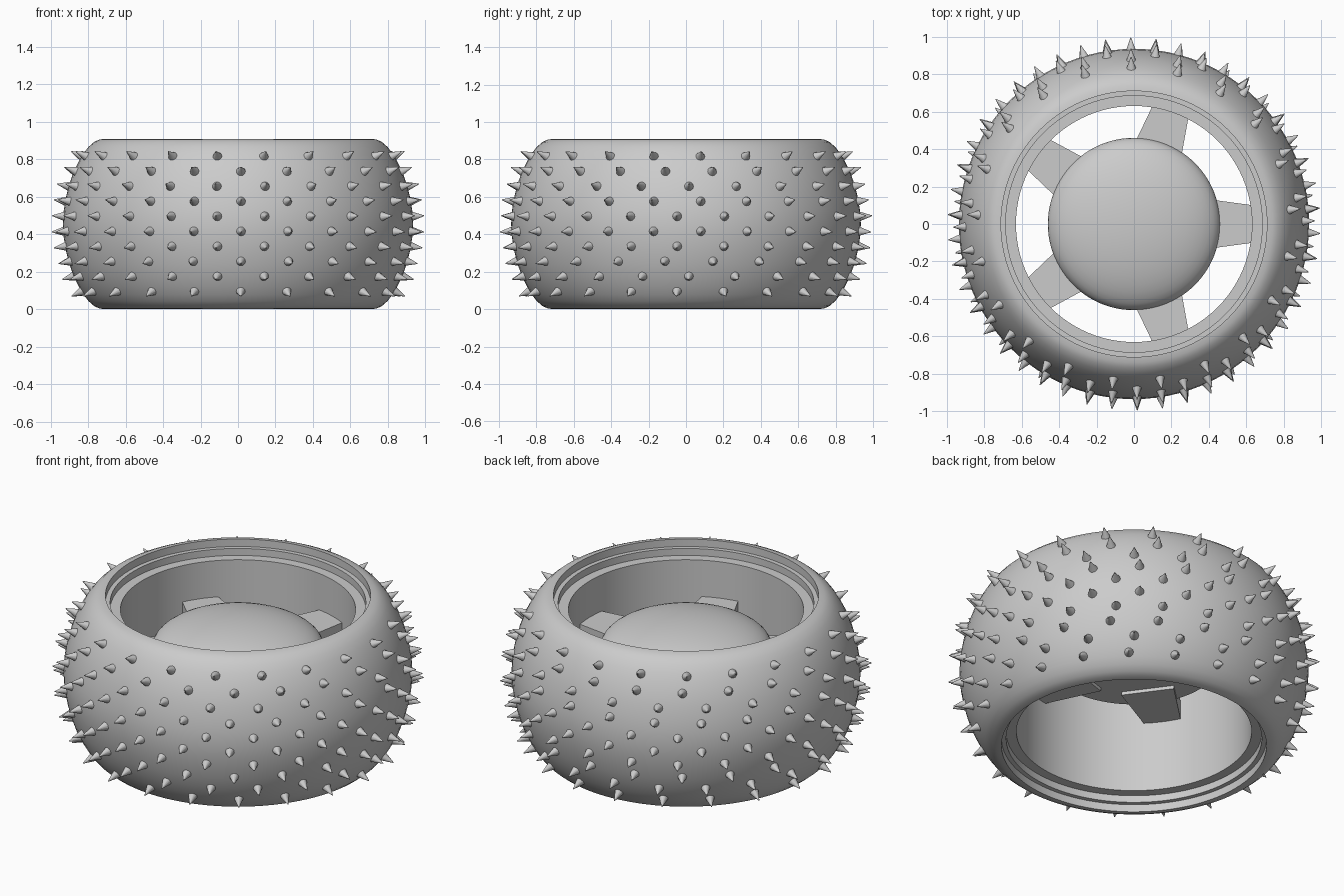
import bpy, bmesh, math
from mathutils import Matrix, Vector

if "Cube" in bpy.data.objects:
    bpy.data.objects.remove(bpy.data.objects["Cube"])

HEIGHT = 0.91
MID = HEIGHT / 2

grey = bpy.data.materials.new("plain grey")
grey.use_nodes = True
grey.diffuse_color = (0.6, 0.6, 0.6, 1)
grey.node_tree.nodes["Principled BSDF"].inputs["Base Color"].default_value = grey.diffuse_color


def finish(name, bm, angle=30):
    """Turn a bmesh into a shaded object."""
    bmesh.ops.recalc_face_normals(bm, faces=bm.faces)
    mesh = bpy.data.meshes.new(name)
    bm.to_mesh(mesh)
    bm.free()
    mesh.materials.append(grey)
    obj = bpy.data.objects.new(name, mesh)
    bpy.context.collection.objects.link(obj)
    bpy.ops.object.select_all(action="DESELECT")
    obj.select_set(True)
    bpy.context.view_layer.objects.active = obj
    bpy.ops.object.shade_smooth_by_angle(angle=math.radians(angle))
    return obj


def revolve(name, profile, closed=True, steps=96):
    """Spin an (r, z) profile about the vertical axis."""
    bm = bmesh.new()
    verts = [bm.verts.new((r, 0, z)) for r, z in profile]
    pairs = list(zip(verts, verts[1:]))
    if closed:
        pairs.append((verts[-1], verts[0]))
    edges = [bm.edges.new(p) for p in pairs]
    bmesh.ops.spin(bm, geom=verts + edges, cent=(0, 0, 0), axis=(0, 0, 1),
                   angle=math.tau, steps=steps)
    bmesh.ops.remove_doubles(bm, verts=bm.verts, dist=0.0005)
    return finish(name, bm)


# Tyre: rounded tread, mirrored about mid height, with a stepped bead inside
upper = [(0.935, MID), (0.93, 0.53), (0.918, 0.6), (0.9, 0.67), (0.877, 0.735),
         (0.85, 0.79), (0.825, 0.832), (0.798, 0.867), (0.768, 0.893),
         (0.74, 0.906), (0.71, HEIGHT), (0.71, 0.866), (0.685, 0.866), (0.685, 0.8)]
lower = [(r, HEIGHT - z) for r, z in reversed(upper[1:])]
revolve("tyre", upper + lower)

# Rim barrel
revolve("rim", [(0.63, 0.085), (0.69, 0.085), (0.69, 0.825), (0.63, 0.825)])

# Hub with a domed cap and a flat underside
dome = [(0.46 * math.cos(a), 0.6 + 0.16 * math.sin(a))
        for a in (math.radians(i * 7.5) for i in range(13))]
revolve("hub", [(0, 0.52), (0.46, 0.52)] + dome, closed=False)

# Five tapered spokes
bm = bmesh.new()
for i in range(5):
    turn = Matrix.Rotation(i * math.tau / 5, 4, "Z")
    outline = [(0.3, -0.145), (0.65, -0.098), (0.65, 0.098), (0.3, 0.145)]
    face = bm.faces.new([bm.verts.new(turn @ Vector((x, y, 0.5))) for x, y in outline])
    top = bmesh.ops.extrude_face_region(bm, geom=[face])["geom"]
    bmesh.ops.translate(bm, vec=(0, 0, 0.11),
                        verts=[v for v in top if isinstance(v, bmesh.types.BMVert)])
finish("spokes", bm)


def tread(z):
    """Radius and outward tilt of the tread at a height."""
    h = MID + abs(z - MID)
    for (r0, z0), (r1, z1) in zip(upper, upper[1:]):
        if z0 <= h <= z1:
            r = r0 + (r1 - r0) * (h - z0) / (z1 - z0)
            tilt = math.atan2(r0 - r1, z1 - z0)
            return r, math.copysign(tilt, z - MID)


# Staggered rows of conical studs, evenly spaced round the tread
LENGTH = 0.085
bm = bmesh.new()
for row in range(10):
    z = 0.816 - row * 0.08
    radius, tilt = tread(z)
    count = round(24.6 * radius)
    step = math.tau / count
    start = math.radians(-89) + (0 if row % 2 else step / 2)
    for i in range(count):
        place = (Matrix.Rotation(start + i * step, 4, "Z")
                 @ Matrix.Translation((radius, 0, z))
                 @ Matrix.Rotation(math.pi / 2 - tilt * 0.8, 4, "Y")
                 @ Matrix.Translation((0, 0, LENGTH / 2 - 0.022)))
        bmesh.ops.create_cone(bm, cap_ends=True, segments=12, radius1=0.032,
                              radius2=0.002, depth=LENGTH, matrix=place)
finish("studs", bm, 40)
